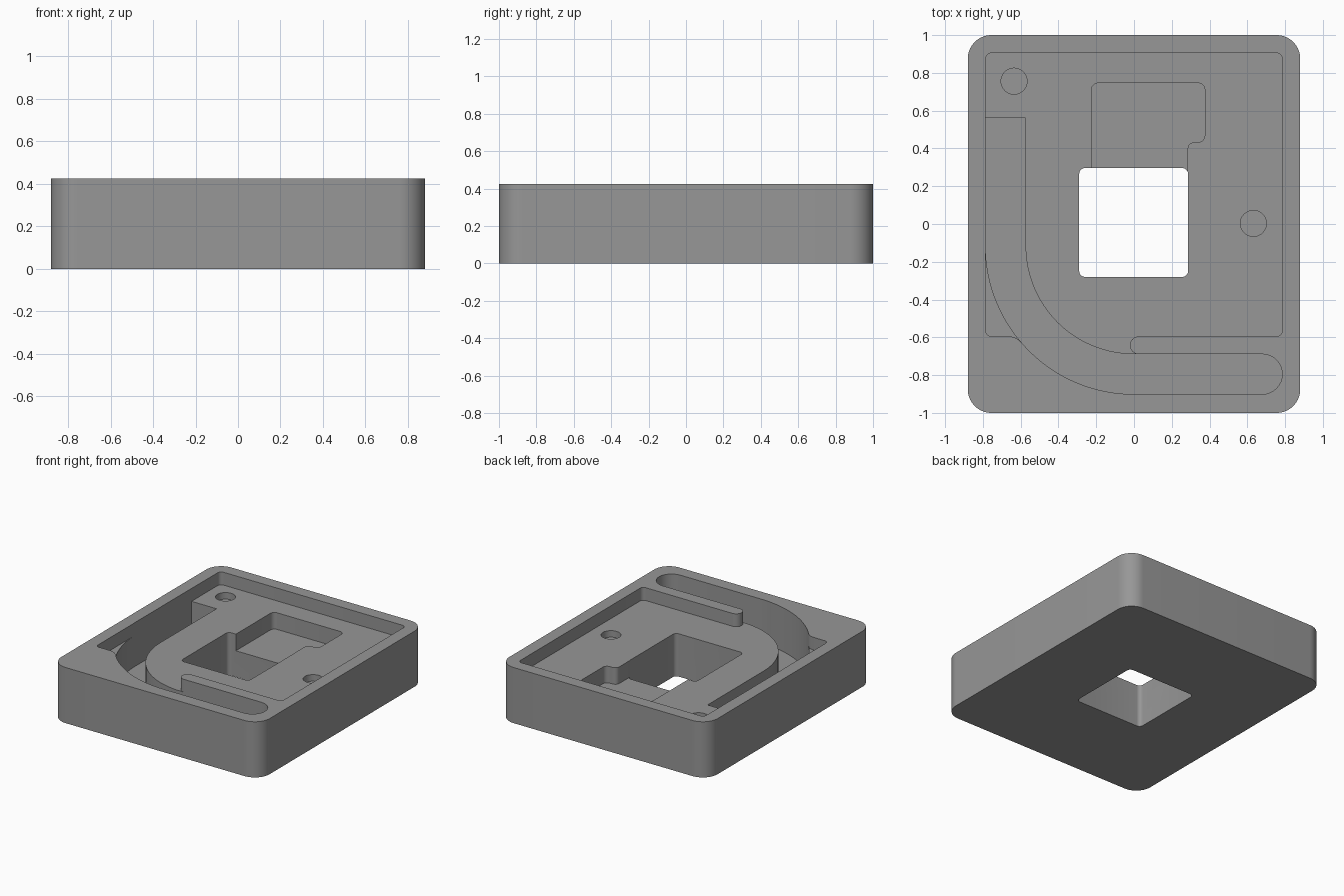
import bpy, bmesh, math
from mathutils import Vector

if "Cube" in bpy.data.objects:
    bpy.data.objects.remove(bpy.data.objects["Cube"])

TOP, FLOOR, LEDGE, GROOVE = 0.425, 0.327, 0.20, 0.09   # level heights
OVER = 0.6                                             # top of the cutters


def arc(cx, cy, r, a0, a1, n=12):
    """Points along an arc, angles in degrees."""
    angles = [math.radians(a0 + (a1 - a0) * i / n) for i in range(n + 1)]
    return [(cx + r * math.cos(a), cy + r * math.sin(a)) for a in angles]


def rounded(corners, r, n=6):
    """Round every corner of a polygon with a tangent arc."""
    out = []
    for i, c in enumerate(corners):
        p = Vector(c)
        a = (Vector(corners[i - 1]) - p).normalized()
        b = (Vector(corners[(i + 1) % len(corners)]) - p).normalized()
        half = a.angle(b) / 2
        centre = p + (a + b).normalized() * r / math.sin(half)
        start = p + a * r / math.tan(half) - centre
        end = p + b * r / math.tan(half) - centre
        sweep = math.atan2(start.x * end.y - start.y * end.x, start.dot(end))
        a0 = math.degrees(math.atan2(start.y, start.x))
        out += arc(centre.x, centre.y, r, a0, a0 + math.degrees(sweep), n)
    return out


def box(x0, y0, x1, y1):
    return [(x0, y0), (x1, y0), (x1, y1), (x0, y1)]


def prism(name, outline, z0, z1):
    """Extrude a flat outline between two heights."""
    bm = bmesh.new()
    face = bm.faces.new([bm.verts.new((x, y, z0)) for x, y in outline])
    res = bmesh.ops.extrude_face_region(bm, geom=[face])
    moved = [v for v in res["geom"] if isinstance(v, bmesh.types.BMVert)]
    bmesh.ops.translate(bm, verts=moved, vec=(0, 0, z1 - z0))
    bmesh.ops.recalc_face_normals(bm, faces=bm.faces[:])
    mesh = bpy.data.meshes.new(name)
    bm.to_mesh(mesh)
    bm.free()
    obj = bpy.data.objects.new(name, mesh)
    bpy.context.collection.objects.link(obj)
    return obj


# Solid block with rounded vertical corners
body = prism("housing_block", rounded(box(-0.88, -1, 0.88, 1), 0.125, 14), 0, TOP)
grey = bpy.data.materials.new("plain_grey")
grey.diffuse_color = (0.31, 0.31, 0.31, 1)
grey.use_nodes = True
grey.node_tree.nodes["Principled BSDF"].inputs["Base Color"].default_value = grey.diffuse_color
body.data.materials.append(grey)

# Shallow recess, its curved extension around the wall tip, and the corner blend
recess = rounded(box(-0.785, -0.595, 0.785, 0.905), 0.03)
bend = ([(0.025, -0.115)] + arc(0.025, -0.642, 0.047, 90, 270)
        + arc(0, -0.115, 0.65, 270, 180, 24))
blend = [(-0.67, -0.56), (-0.67, -0.595), (-0.645, -0.597), (-0.62, -0.606),
         (-0.59, -0.633), (-0.54, -0.6), (-0.54, -0.56)]

# Deep J-shaped channel
channel = ([(-0.786, 0.56)] + arc(0, -0.115, 0.786, 180, 270, 32)
           + arc(0.679, -0.795, 0.106, -90, 90, 16)
           + arc(0, -0.115, 0.574, 270, 180, 32) + [(-0.574, 0.56)])

# Stepped pocket and square through-hole
pocket = rounded([(-0.225, 0.1), (0.284, 0.1), (0.284, 0.433),
                  (0.375, 0.433), (0.375, 0.746), (-0.225, 0.746)], 0.035)
window = rounded(box(-0.29, -0.28, 0.286, 0.296), 0.03)

cuts = [("recess_cutter", recess, FLOOR), ("bend_cutter", bend, FLOOR),
        ("blend_cutter", blend, FLOOR), ("channel_cutter", channel, GROOVE),
        ("pocket_cutter", pocket, LEDGE), ("window_cutter", window, -0.2)]
# Two round blind holes
for i, (x, y) in enumerate([(-0.635, 0.756), (0.632, 0.003)]):
    cuts.append((f"round_hole_cutter_{i}", arc(x, y, 0.069, 0, 348.75, 31), FLOOR - 0.05))

cutters = []
for name, outline, z in cuts:
    cutter = prism(name, outline, z, OVER)
    cutter.hide_render = True
    cutters.append(cutter)
    mod = body.modifiers.new(name, 'BOOLEAN')
    mod.operation, mod.solver, mod.object = 'DIFFERENCE', 'EXACT', cutter

# Apply the cuts, then remove the cutters
bpy.context.view_layer.objects.active = body
body.select_set(True)
for mod in list(body.modifiers):
    bpy.ops.object.modifier_apply(modifier=mod.name)
for cutter in cutters:
    bpy.data.objects.remove(cutter)
bpy.ops.object.shade_smooth_by_angle(angle=math.radians(30))
